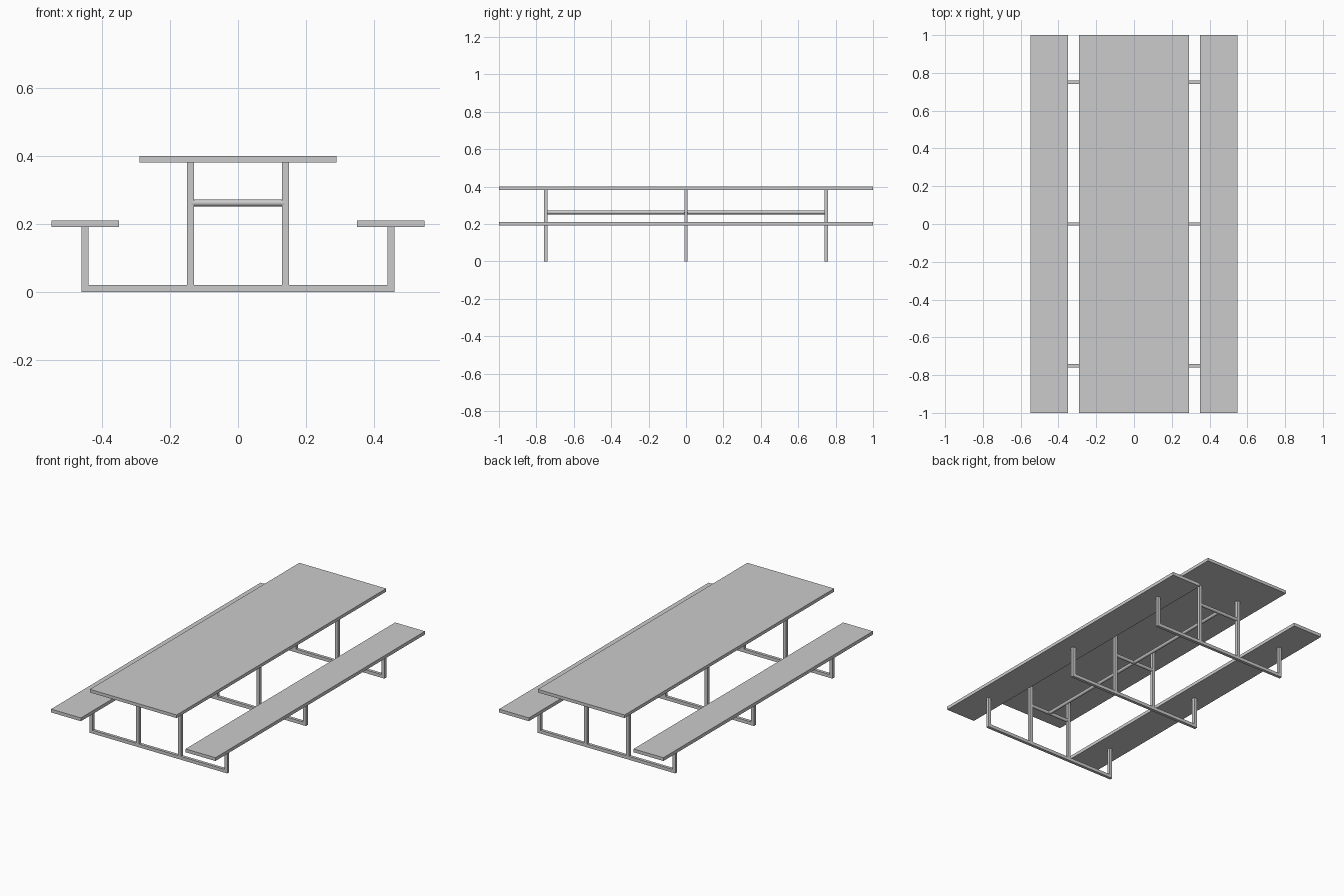
import bpy
import math

if "Cube" in bpy.data.objects:
    bpy.data.objects.remove(bpy.data.objects["Cube"])

grey = bpy.data.materials.new("plain_grey")
grey.use_nodes = True
colour = (0.6, 0.6, 0.6, 1)
grey.diffuse_color = colour
grey.node_tree.nodes["Principled BSDF"].inputs["Base Color"].default_value = colour


def box(name, low, high):
    """Box between two opposite corners."""
    centre = [(a + b) / 2 for a, b in zip(low, high)]
    bpy.ops.mesh.primitive_cube_add(size=1, location=centre)
    ob = bpy.context.object
    ob.name = name
    ob.scale = [b - a for a, b in zip(low, high)]
    bpy.ops.object.transform_apply(location=False, rotation=False, scale=True)
    ob.data.materials.append(grey)


def rod(name, length, centre, rotation):
    """Round smooth rod."""
    bpy.ops.mesh.primitive_cylinder_add(vertices=24, radius=TUBE / 2, depth=length,
                                        location=centre, rotation=rotation)
    ob = bpy.context.object
    ob.name = name
    ob.data.materials.append(grey)
    bpy.ops.object.shade_smooth_by_angle()


TUBE = 0.02      # tube thickness
HALF = 0.009     # half depth of the frame tubes
TOP = 0.381      # underside of table top
SEAT = 0.191     # underside of seats
BRACE = 0.262    # height of the braces
QUARTER = math.pi / 2

# Table top and seats
box("table_top", (-0.29, -1, TOP), (0.29, 1, 0.4))
for side, s in (("left", 1), ("right", -1)):
    xs = sorted((s * 0.35, s * 0.549))
    box(side + "_seat", (xs[0], -1, SEAT), (xs[1], 1, SEAT + TUBE))

# Three tube frames, each with a round cross brace
for place, y in (("front", -0.75), ("middle", 0), ("back", 0.75)):
    box(place + "_floor_bar", (-0.46, y - HALF, 0), (0.46, y + HALF, TUBE))
    for side, s in (("left", 1), ("right", -1)):
        for part, x, top in (("table_leg", 0.14, TOP), ("seat_post", 0.45, SEAT)):
            box(f"{place}_{side}_{part}", (s * x - TUBE / 2, y - HALF, TUBE),
                (s * x + TUBE / 2, y + HALF, top))
    rod(place + "_cross_brace", 0.274, (0, y, BRACE), (0, QUARTER, 0))

# Long rail joining the frames under the table
rod("centre_rail", 1.5, (0, 0, BRACE), (QUARTER, 0, 0))
